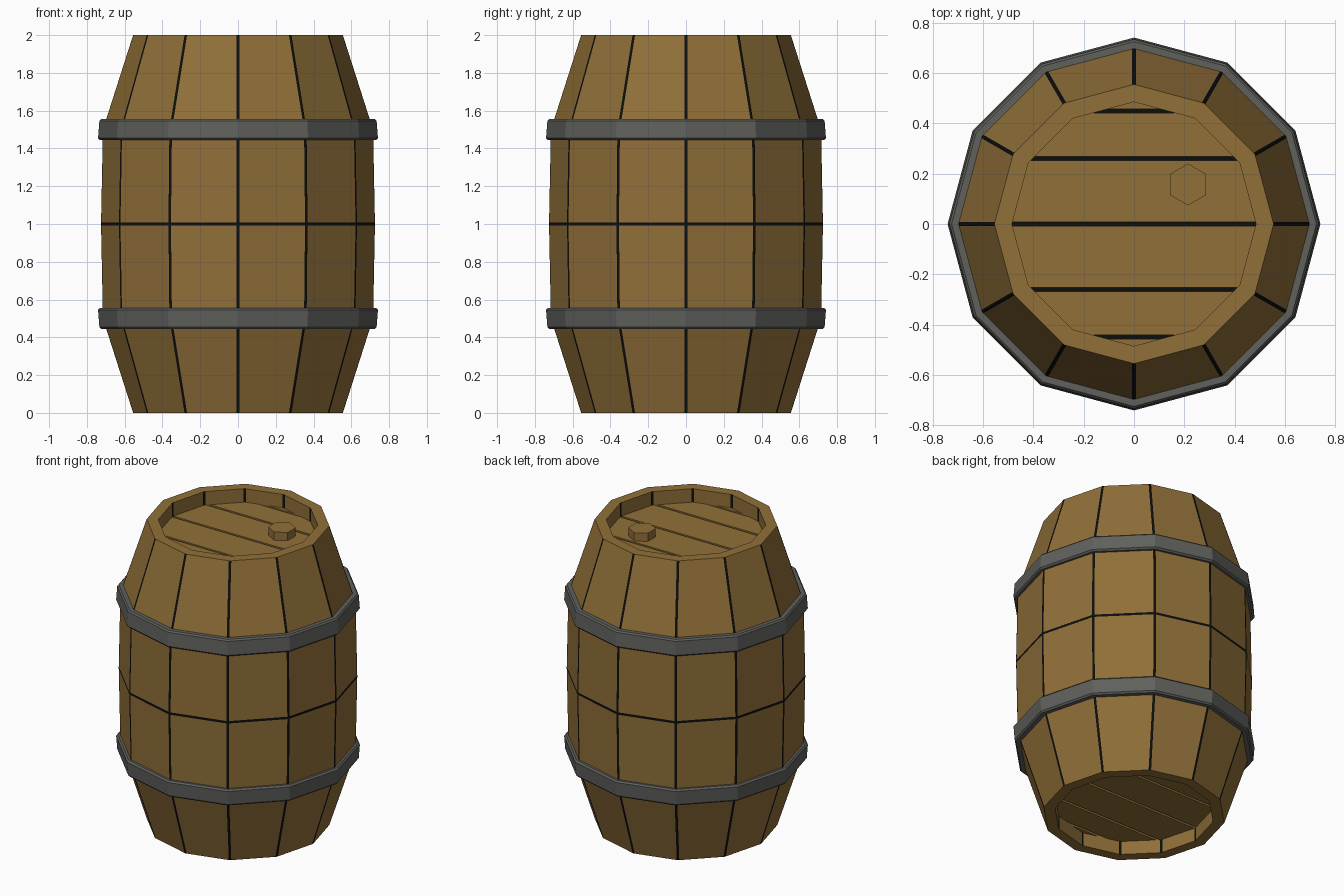
import bpy, bmesh, math
from mathutils import Vector

if "Cube" in bpy.data.objects:
    bpy.data.objects.remove(bpy.data.objects["Cube"])

SIDES = 12
GAP = 0.008          # half width of the dark seams


def material(name, rgb):
    m = bpy.data.materials.new(name)
    m.diffuse_color = (*rgb, 1)
    m.use_nodes = True
    m.node_tree.nodes["Principled BSDF"].inputs["Base Color"].default_value = m.diffuse_color
    return m


wood = material("oak wood", (0.28, 0.16, 0.04))
iron = material("dark iron", (0.115, 0.117, 0.107))
seam = material("black seam", (0.004, 0.004, 0.004))


def finish(name, bm, mats):
    me = bpy.data.meshes.new(name)
    bm.normal_update()
    bm.to_mesh(me)
    bm.free()
    for m in mats:
        me.materials.append(m)
    ob = bpy.data.objects.new(name, me)
    bpy.context.collection.objects.link(ob)
    return ob


def ring(r, seams=False):
    """Polygon corners; with seams, extra points either side of each corner."""
    c = [Vector((r * math.cos(2 * math.pi * k / SIDES),
                 r * math.sin(2 * math.pi * k / SIDES))) for k in range(SIDES)]
    if not seams:
        return c
    pts = []
    for k in range(SIDES):
        before = (c[k - 1] - c[k]).normalized()
        after = (c[(k + 1) % SIDES] - c[k]).normalized()
        pts += [c[k] + before * GAP, c[k], c[k] + after * GAP]
    return pts


def loft(bm, profile, seams=False, closed=False, dark_rows=(), plain_rows=()):
    rows = [[bm.verts.new((p.x, p.y, z)) for p in ring(r, seams)] for r, z in profile]
    n = len(rows[0])
    for i in range(len(rows) if closed else len(rows) - 1):
        a, b = rows[i], rows[(i + 1) % len(rows)]
        for j in range(n):
            f = bm.faces.new((a[j], a[(j + 1) % n], b[(j + 1) % n], b[j]))
            edge_column = seams and j % 3 != 2 and i not in plain_rows
            f.material_index = 1 if edge_column or i in dark_rows else 0


# staves: recessed bottom, outer bulge, recessed top, with seams at the corners
bm = bmesh.new()
loft(bm, [(0.485, 0.09), (0.485, 0), (0.555, 0), (0.715, 0.5), (0.725, 1 - GAP),
          (0.725, 1 + GAP), (0.715, 1.5), (0.555, 2), (0.485, 2), (0.485, 1.91)],
     seams=True, dark_rows=(4,), plain_rows=(1, 7))
finish("barrel_staves", bm, [wood, seam])

# lids: planked discs with narrow dark grooves
PLANK_SEAMS = (-0.45, -0.26, 0, 0.26, 0.45)


def lid(name, z, out):
    bm = bmesh.new()
    pts = ring(0.485)
    if out < 0:
        pts.reverse()
    bm.faces.new([bm.verts.new((p.x, p.y, z)) for p in pts])
    for y in PLANK_SEAMS:
        for s in (-GAP, GAP):
            bmesh.ops.bisect_plane(bm, geom=bm.verts[:] + bm.edges[:] + bm.faces[:],
                                   plane_co=(0, y + s, 0), plane_no=(0, 1, 0))
    strips = [f for f in bm.faces
              if any(abs(f.calc_center_bounds().y - y) < GAP / 2 for y in PLANK_SEAMS)]
    for f in strips:
        res = bmesh.ops.extrude_discrete_faces(bm, faces=[f])["faces"][0]
        res.material_index = 1
        bmesh.ops.translate(bm, verts=res.verts[:], vec=(0, 0, -0.025 * out))
    finish(name, bm, [wood, seam])


lid("top_lid", 1.91, 1)
lid("bottom_lid", 0.09, -1)

# iron hoops, mirrored about mid height
HOOP = [(0.69, 0.445), (0.725, 0.445), (0.734, 0.455), (0.741, 0.545),
        (0.731, 0.555), (0.69, 0.555)]
for name, prof in (("lower_hoop", HOOP),
                   ("upper_hoop", [(r, 2 - z) for r, z in reversed(HOOP)])):
    bm = bmesh.new()
    loft(bm, prof, closed=True)
    bmesh.ops.recalc_face_normals(bm, faces=bm.faces[:])
    finish(name, bm, [iron])

# hexagonal bung on the top lid
bpy.ops.mesh.primitive_cylinder_add(vertices=6, radius=0.083, depth=0.08,
                                    location=(0.215, 0.157, 1.925))
bung = bpy.context.object
bung.name = "bung"
bung.data.materials.append(wood)
